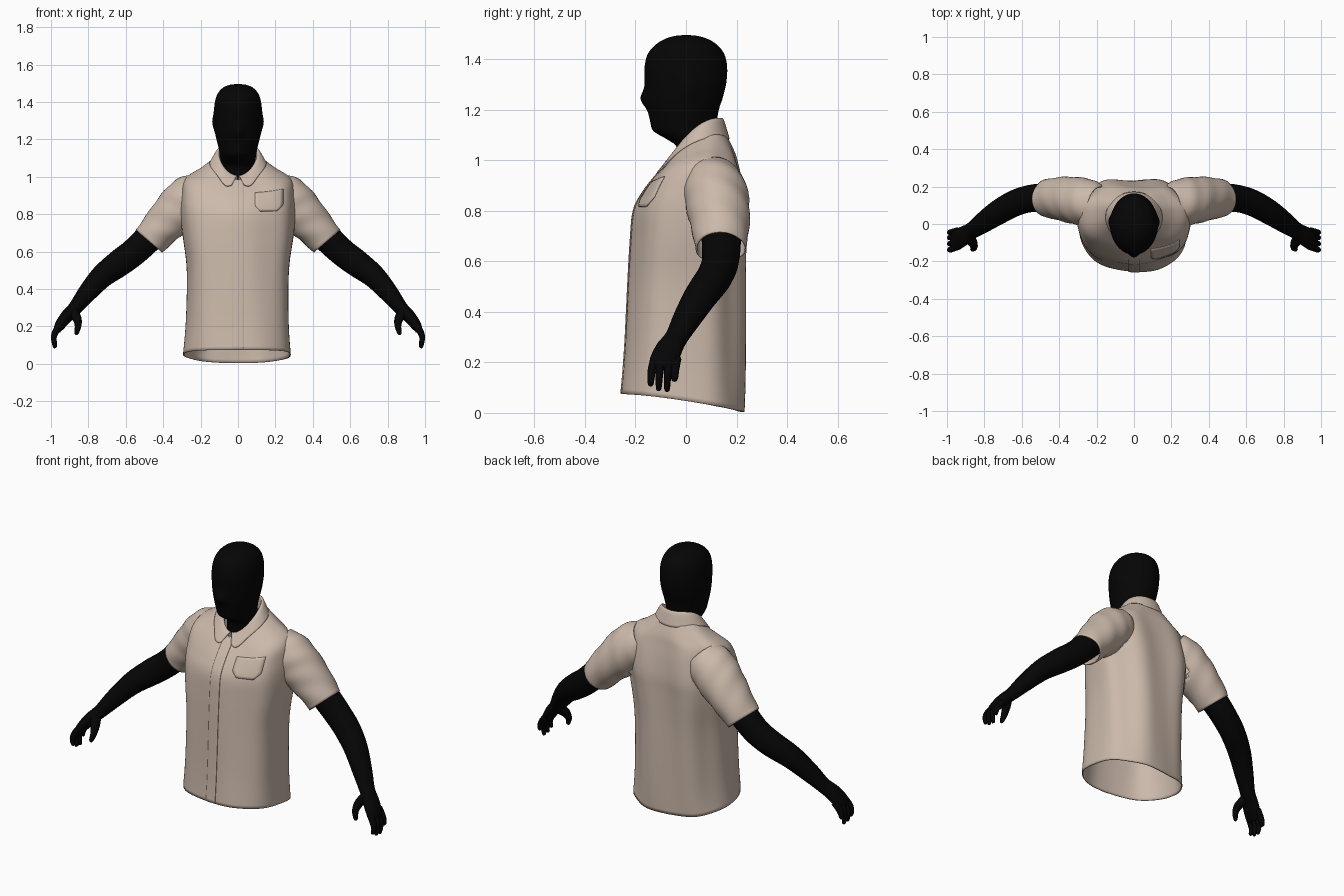
import bpy, bmesh, math
from mathutils import Vector

if "Cube" in bpy.data.objects:
    bpy.data.objects.remove(bpy.data.objects["Cube"])


def material(name, rgb):
    m = bpy.data.materials.new(name)
    m.diffuse_color = (*rgb, 1)
    m.use_nodes = True
    m.node_tree.nodes["Principled BSDF"].inputs["Base Color"].default_value = m.diffuse_color
    return m


CLOTH = material("beige cloth", (0.60, 0.485, 0.405))
BLACK = material("matte black", (0.0015, 0.0015, 0.0015))


def smooth(rows, steps):
    """Catmull-Rom interpolation through rows of numbers."""
    out = []
    for i in range(len(rows) - 1):
        a, b = rows[max(i - 1, 0)], rows[i]
        c, d = rows[i + 1], rows[min(i + 2, len(rows) - 1)]
        for k in range(steps):
            t = k / steps
            out.append([0.5 * (2 * q + (r - p) * t + (2 * p - 5 * q + 4 * r - s) * t * t
                               + (3 * q - p - 3 * r + s) * t ** 3)
                        for p, q, r, s in zip(a, b, c, d)])
    out.append(list(rows[-1]))
    return out


def loft(name, rings, mat, closed=True, caps=False, mirror=False, thick=0, drop=None):
    bm = bmesh.new()
    vs = [[bm.verts.new(p) for p in ring] for ring in rings]
    n = len(vs[0])
    for a, b in zip(vs, vs[1:]):
        for i in range(n if closed else n - 1):
            j = (i + 1) % n
            bm.faces.new((a[i], a[j], b[j], b[i]))
    if caps:
        bm.faces.new(vs[0])
        bm.faces.new(vs[-1])
    bmesh.ops.recalc_face_normals(bm, faces=bm.faces)
    if drop:
        gone = [f for f in bm.faces if drop(f.calc_center_median())]
        bmesh.ops.delete(bm, geom=gone, context='FACES')
    for f in bm.faces:
        f.smooth = True
    me = bpy.data.meshes.new(name)
    bm.to_mesh(me)
    bm.free()
    ob = bpy.data.objects.new(name, me)
    bpy.context.collection.objects.link(ob)
    me.materials.append(mat)
    if thick:
        s = ob.modifiers.new("thickness", 'SOLIDIFY')
        s.thickness, s.offset = thick, 0
    if mirror:
        ob.modifiers.new("mirror", 'MIRROR').use_axis[0] = True
    return ob


def section(row, th, n=2.0):
    """Point on a tilted oval ring; th = 0 is the front."""
    zf, zb, hw, yf, yb, lift = row
    s, c = math.sin(th), math.cos(th)
    u = -math.copysign(abs(c) ** (2 / n), c)
    x = hw * math.copysign(abs(s) ** (2 / n), s)
    return Vector((x, (yf + yb) / 2 + (yb - yf) / 2 * u,
                   zf + (zb - zf) * (u + 1) / 2 + lift * s * s))


def tube(name, path, mat, steps=5, seg=24, fold=0, **kw):
    """Tube through rows of x, y, z, radius along y, other radius."""
    rows = smooth(path, steps)
    pts = [Vector(r[:3]) for r in rows]
    rings = []
    for i, r in enumerate(rows):
        t = (pts[min(i + 1, len(pts) - 1)] - pts[max(i - 1, 0)]).normalized()
        a = Vector((0, 1, 0))
        a = (a - t * a.dot(t)).normalized()
        b = t.cross(a)
        ring = []
        for k in range(seg):
            th = 2 * math.pi * k / seg
            w = 1 + fold * math.sin(3 * th + i * 0.5) * math.sin(i * 0.45)
            ring.append(pts[i] + (a * r[3] * math.cos(th) + b * r[4] * math.sin(th)) * w)
        rings.append(ring)
    return loft(name, rings, mat, **kw)


def circle(n):
    return [2 * math.pi * k / n for k in range(n)]


def bump(v, centre, width):
    return math.exp(-((v - centre) / width) ** 2)


# Shirt body: front z, back z, half width, front y, back y, side lift
N = 2.4
BODY = smooth([
    (.075, .004, .285, -.252, .225, .01), (.25, .2, .272, -.24, .228, 0),
    (.5, .5, .27, -.226, .232, 0), (.68, .7, .293, -.212, .238, 0),
    (.8, .8, .303, -.198, .24, 0), (.87, .9, .30, -.165, .225, .01),
    (.93, .98, .28, -.122, .205, .03), (.97, 1.03, .2, -.088, .19, .04),
    (.985, 1.09, .133, -.07, .163, .045)], 6)


def body_point(i, th):
    p = section(BODY[i], th, N)
    t = i / (len(BODY) - 1)
    back = max(0, -math.cos(th))
    amp = (0.004 + 0.007 * back) * math.sin(math.pi * min(1, t * 0.85 + 0.15))
    w = amp * math.sin(7 * th + 3.0 * t) + 0.004 * math.sin(3 * th - 9 * t) * (1 - t)
    return p + Vector((math.sin(th), -math.cos(th), 0)) * w


def in_armhole(p):
    return abs(p.x) > .22 and ((p.y - .115) / .085) ** 2 + ((p.z - .85) / .085) ** 2 < 1


loft("shirt_body", [[body_point(i, th) for th in circle(96)] for i in range(len(BODY))],
     CLOTH, thick=.006, drop=in_armhole)


def front_patch(name, i0, i1, x0, x1, off, cut=0):
    rings = []
    for i in range(i0, i1 + 1):
        c = max(0, cut - 0.012 * (i - i0))
        ring = []
        for k in range(9):
            x = x0 + c + (x1 - x0 - 2 * c) * k / 8
            s = math.copysign(abs(x / BODY[i][2]) ** (N / 2), x)
            ring.append(body_point(i, math.asin(s)) + Vector((0, -off, off * .3)))
        rings.append(ring)
    return loft(name, rings, CLOTH, closed=False, thick=.004)


# Button strip and chest pocket
front_patch("button_strip", 0, 46, -.03, .03, .005)
front_patch("chest_pocket", 25, 34, .09, .24, .005, .03)

# Collar: stand, top fold and outer leaf with two points
COLLAR = smooth([(.955, 1.08, .103, -.05, .14, .04), (1.005, 1.165, .107, -.062, .143, .045),
                 (.968, 1.085, .15, -.10, .17, .045)], 6)
rings = []
for i, row in enumerate(COLLAR):
    w = max(0, (i - 6) / 6)
    gap = 0.03 + 0.2 * w
    ring = []
    for k in range(65):
        th = gap + (2 * math.pi - 2 * gap) * k / 64
        d = min(th, 2 * math.pi - th)
        dip = 0.03 * w * bump(d, .45, .28)
        ring.append(section(row, th) + Vector((0, -dip * .8, -dip)))
    rings.append(ring)
loft("collar", rings, CLOTH, closed=False, thick=.006)

# Short sleeves, trimmed where they would run inside the body
tube("sleeve", [(.19, .10, .93, .10, .10), (.25, .112, .885, .122, .125),
                (.32, .125, .82, .122, .122), (.40, .135, .74, .112, .103),
                (.474, .137, .655, .097, .09)], CLOTH, steps=6, seg=40, fold=.035,
     mirror=True, thick=.006, drop=lambda p: p.x < .25 and p.z < .93 and p.y < .19)

# Arms and palms
tube("arm", [(.42, .135, .73, .078, .078), (.48, .14, .67, .077, .077),
             (.56, .135, .595, .073, .074), (.64, .11, .535, .07, .072),
             (.73, .06, .465, .066, .062), (.81, .005, .375, .056, .05),
             (.87, -.037, .30, .046, .038), (.915, -.066, .255, .053, .034),
             (.953, -.088, .205, .056, .028), (.968, -.093, .175, .048, .018)],
     BLACK, caps=True, mirror=True)

# Fingers and thumb
for name, y, tip in (("index_finger", -.138, .105), ("middle_finger", -.106, .088),
                     ("ring_finger", -.073, .085), ("little_finger", -.045, .125)):
    tube(name, [(.945, y + .012, .215, .015, .018), (.974, y + .003, .175, .016, .018),
                (.985, y, .14, .014, .015), (.979, y - .002, tip + .008, .011, .011),
                (.977, y - .002, tip, .004, .004)], BLACK, steps=4, seg=12,
         caps=True, mirror=True)
tube("thumb", [(.89, -.06, .285, .034, .03), (.862, -.10, .245, .027, .025),
               (.855, -.125, .205, .019, .018), (.864, -.135, .165, .012, .012),
               (.867, -.136, .155, .004, .004)], BLACK, steps=4, seg=12,
     caps=True, mirror=True)

# Head and neck: z, half width, front y, back y; nose and ears are swellings
HEAD = [(.97, .088, -.03, .12), (1.05, .09, -.036, .124), (1.08, .091, -.07, .122),
        (1.115, .097, -.128, .122), (1.15, .103, -.141, .122), (1.2, .115, -.15, .13),
        (1.25, .124, -.157, .146), (1.31, .128, -.163, .16), (1.37, .127, -.164, .163),
        (1.42, .119, -.152, .152), (1.455, .102, -.124, .126), (1.48, .075, -.085, .088),
        (1.493, .04, -.043, .045), (1.496, .006, -.006, .008)]
rings = []
for r in smooth([(z, z, hw, yf, yb, 0) for z, hw, yf, yb in HEAD], 4):
    ring = [section(r, th) for th in circle(64)]
    for p in ring:
        if p.y < 0:
            p.y -= .024 * bump(p.x, 0, .03) * bump(p.z, 1.243, .035)
        if abs(p.x) > .08:
            p.x += math.copysign(.011, p.x) * bump(p.y, .015, .03) * bump(p.z, 1.29, .045)
    rings.append(ring)
loft("head", rings, BLACK, caps=True)
